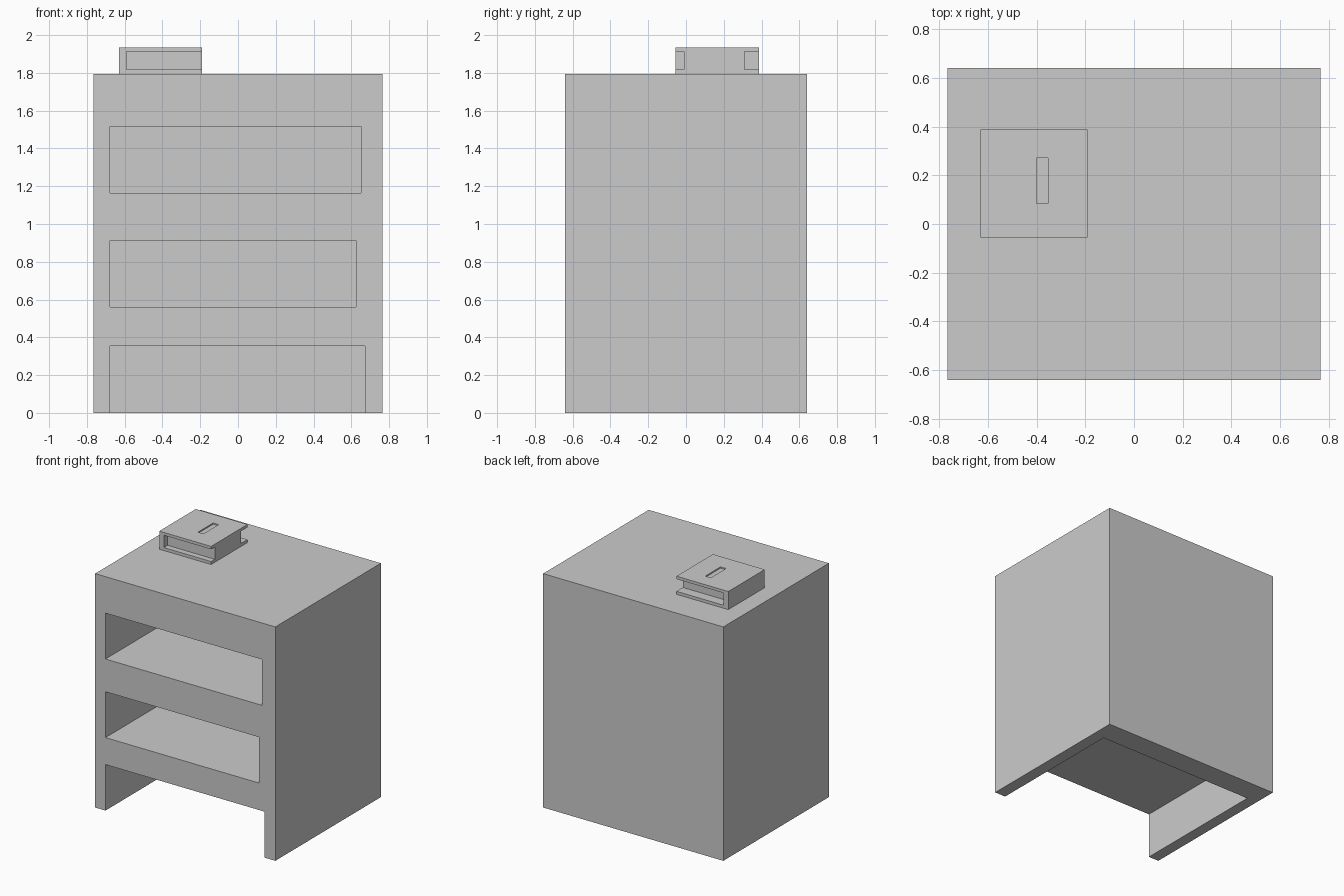
import bpy
from mathutils import Vector

if "Cube" in bpy.data.objects:
    bpy.data.objects.remove(bpy.data.objects["Cube"])


def box(name, lo, hi):
    """Axis-aligned box between two opposite corners."""
    lo, hi = Vector(lo), Vector(hi)
    bpy.ops.mesh.primitive_cube_add(size=1, location=(lo + hi) / 2)
    obj = bpy.context.object
    obj.name = name
    obj.scale = hi - lo
    bpy.ops.object.transform_apply(location=False, rotation=False, scale=True)
    return obj


def cut(obj, lo, hi):
    """Carve a box-shaped hollow out of an object."""
    cutter = box("cutter", lo, hi)
    cutter.hide_render = True
    mod = obj.modifiers.new("hollow", 'BOOLEAN')
    mod.operation = 'DIFFERENCE'
    mod.solver = 'EXACT'
    mod.object = cutter
    bpy.context.view_layer.objects.active = obj
    bpy.ops.object.modifier_apply(modifier=mod.name)
    bpy.data.objects.remove(cutter, do_unlink=True)


# Cabinet body with two shelf openings and an open foot space
W, D, H = 0.765, 0.64, 1.795
BACK = 0.46
cabinet = box("cabinet", (-W, -D, 0), (W, D, H))
for right, bottom, top in ((0.65, 1.163, 1.515), (0.625, 0.56, 0.912), (0.672, -0.1, 0.353)):
    cut(cabinet, (-0.677, -D - 0.1, bottom), (right, BACK, top))

# Book lying on the top: one block with page edges recessed behind the covers
X0, X1, Y0, Y1, TOP = -0.63, -0.19, -0.055, 0.387, 1.934
book = box("book", (X0, Y0, H), (X1, Y1, TOP))
for y0, y1 in ((Y0 - 0.1, -0.01), (0.31, Y1 + 0.1)):
    cut(book, (-0.59, y0, 1.818), (X1 + 0.1, y1, 1.912))

# Shallow title slot in the front cover
cut(book, (-0.40, 0.085, TOP - 0.01), (-0.353, 0.27, TOP + 0.1))
